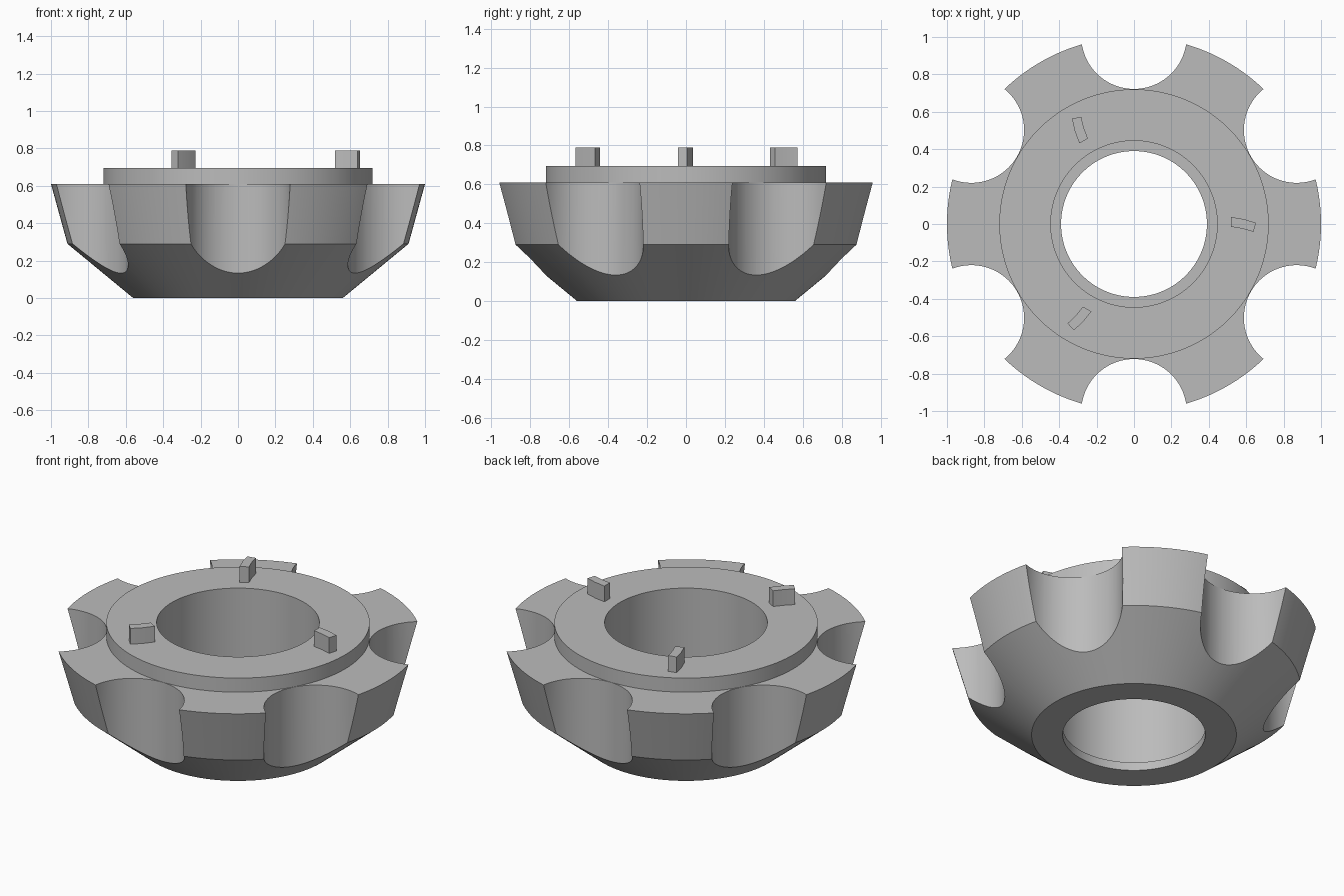
import bpy, bmesh, math
from mathutils import Matrix, Vector

if "Cube" in bpy.data.objects:
    bpy.data.objects.remove(bpy.data.objects["Cube"])

SEG = 192

grey = bpy.data.materials.new("machined_grey")
grey.diffuse_color = (0.5, 0.5, 0.5, 1)
grey.use_nodes = True
grey.node_tree.nodes["Principled BSDF"].inputs["Base Color"].default_value = grey.diffuse_color


def finish(name, bm, smooth=True):
    bmesh.ops.recalc_face_normals(bm, faces=bm.faces)
    mesh = bpy.data.meshes.new(name)
    bm.to_mesh(mesh)
    bm.free()
    ob = bpy.data.objects.new(name, mesh)
    bpy.context.collection.objects.link(ob)
    mesh.materials.append(grey)
    return ob


def smooth(ob):
    bpy.ops.object.select_all(action='DESELECT')
    ob.select_set(True)
    bpy.context.view_layer.objects.active = ob
    bpy.ops.object.shade_smooth_by_angle(angle=math.radians(15))


def lathe(name, profile):
    """Closed (radius, height) profile spun around z."""
    bm = bmesh.new()
    rings = []
    for i in range(SEG):
        a = 2 * math.pi * i / SEG
        rings.append([bm.verts.new((r * math.cos(a), r * math.sin(a), z)) for r, z in profile])
    n = len(profile)
    for i in range(SEG):
        p, q = rings[i], rings[(i + 1) % SEG]
        for j in range(n):
            k = (j + 1) % n
            bm.faces.new((p[j], q[j], q[k], p[k]))
    return finish(name, bm)


# Knob body: bevelled underside, flared rim, raised collar, bore with a bottom lip
body = lathe("knob_body", [
    (0.39, 0.0), (0.56, 0.0), (0.912, 0.29), (1.0, 0.61), (0.72, 0.61),
    (0.72, 0.695), (0.445, 0.695), (0.445, 0.05), (0.39, 0.05)])

# Six vertical finger scallops cut from the rim
bm = bmesh.new()
for i in range(6):
    a = math.radians(30 + 60 * i)
    spot = Matrix.Translation((1.004 * math.cos(a), 1.004 * math.sin(a), 0.4))
    bmesh.ops.create_cone(bm, cap_ends=True, segments=96, radius1=0.282, radius2=0.282,
                          depth=1.4, matrix=spot)
cutter = finish("scallop_cutter", bm)
cutter.hide_render = True
cutter.hide_set(True)
cut = body.modifiers.new("scallops", 'BOOLEAN')
cut.operation = 'DIFFERENCE'
cut.solver = 'EXACT'
cut.object = cutter

# Bake the cut so the edges can be shaded sharp
evaluated = body.evaluated_get(bpy.context.evaluated_depsgraph_get())
baked = bpy.data.meshes.new_from_object(evaluated)
body.modifiers.clear()
body.data = baked
bpy.data.objects.remove(cutter)
smooth(body)

# Three slightly skewed, curved locating tabs on the collar
outline = [(0.519, 0.037), (0.588, 0.026), (0.653, 0.006),
           (0.638, -0.042), (0.58, -0.025), (0.519, -0.015)]
for i in range(3):
    bm = bmesh.new()
    turn = Matrix.Rotation(math.radians(120 * i), 4, 'Z')
    base = bm.faces.new([bm.verts.new(turn @ Vector((x, y, 0.69))) for x, y in outline])
    top = bmesh.ops.extrude_face_region(bm, geom=[base])
    verts = [g for g in top["geom"] if isinstance(g, bmesh.types.BMVert)]
    bmesh.ops.translate(bm, verts=verts, vec=(0, 0, 0.10))
    smooth(finish(f"locating_tab_{i + 1}", bm))
